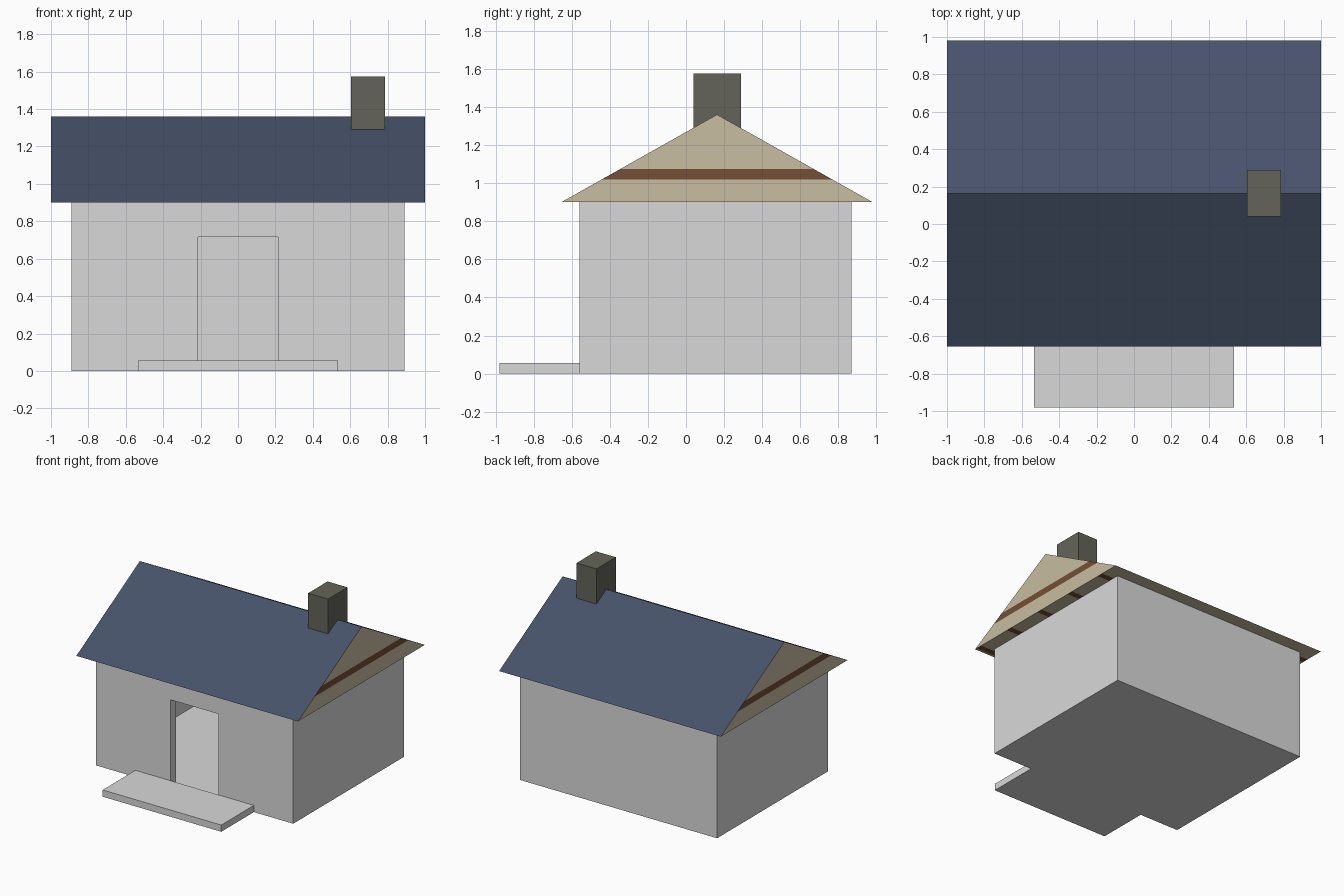
import bpy
import bmesh
from mathutils import Vector

if "Cube" in bpy.data.objects:
    bpy.data.objects.remove(bpy.data.objects["Cube"])


def material(name, rgb):
    """Flat material from an sRGB 0-255 colour."""
    lin = [((c / 255 + 0.055) / 1.055) ** 2.4 for c in rgb]
    m = bpy.data.materials.new(name)
    m.diffuse_color = (*lin, 1)
    m.use_nodes = True
    m.node_tree.nodes["Principled BSDF"].inputs["Base Color"].default_value = m.diffuse_color
    return m


GREY = material("plaster_grey", (217, 217, 217))
BLUE = material("roof_blue", (71, 82, 106))
BEIGE = material("gable_beige", (200, 189, 161))
BROWN = material("timber_brown", (116, 78, 54))
STONE = material("chimney_stone", (100, 100, 91))


def finish(bm, name, mats):
    me = bpy.data.meshes.new(name)
    bm.to_mesh(me)
    bm.free()
    for m in mats:
        me.materials.append(m)
    ob = bpy.data.objects.new(name, me)
    bpy.context.collection.objects.link(ob)
    return ob


def quad(bm, *pts):
    return bm.faces.new([bm.verts.new(p) for p in pts])


def box(name, lo, hi, mat):
    bm = bmesh.new()
    bmesh.ops.create_cube(bm, size=1)
    for v in bm.verts:
        v.co = [lo[i] + (v.co[i] + 0.5) * (hi[i] - lo[i]) for i in range(3)]
    return finish(bm, name, [mat])


# Main measurements
WX, Y0, Y1, H = 0.89, -0.56, 0.87, 0.90        # walls
DX, DZ, JAMB = 0.215, 0.715, 0.065             # doorway
RX, R0, R1, RIDGE_Y, RIDGE_Z = 1.0, -0.655, 0.98, 0.163, 1.36

# Thin-walled house shell with floor and an open doorway
bm = bmesh.new()
quad(bm, (-WX, Y0, 0), (-WX, Y1, 0), (WX, Y1, 0), (WX, Y0, 0))
quad(bm, (WX, Y1, 0), (-WX, Y1, 0), (-WX, Y1, H), (WX, Y1, H))
quad(bm, (WX, Y0, 0), (WX, Y1, 0), (WX, Y1, H), (WX, Y0, H))
quad(bm, (-WX, Y1, 0), (-WX, Y0, 0), (-WX, Y0, H), (-WX, Y1, H))
for a, b, z in ((-WX, -DX, 0), (-DX, DX, DZ), (DX, WX, 0)):
    quad(bm, (a, Y0, z), (b, Y0, z), (b, Y0, H), (a, Y0, H))
# Door reveals
YJ = Y0 + JAMB
quad(bm, (-DX, Y0, 0), (-DX, YJ, 0), (-DX, YJ, DZ), (-DX, Y0, DZ))
quad(bm, (DX, YJ, 0), (DX, Y0, 0), (DX, Y0, DZ), (DX, YJ, DZ))
quad(bm, (-DX, Y0, DZ), (-DX, YJ, DZ), (DX, YJ, DZ), (DX, Y0, DZ))
bmesh.ops.remove_doubles(bm, verts=bm.verts, dist=1e-5)
finish(bm, "walls", [GREY])

# Porch slab
box("porch_slab", (-0.535, -0.98, 0), (0.535, Y0, 0.055), GREY)

# Roof prism: blue slopes, beige gables and underside with timber stripes
bm = bmesh.new()
profile = [(R0, H), (R1, H), (RIDGE_Y, RIDGE_Z)]
start = bm.faces.new([bm.verts.new((-RX, y, z)) for y, z in profile])
ext = bmesh.ops.extrude_face_region(bm, geom=[start], use_keep_orig=True)
bmesh.ops.translate(bm, vec=(2 * RX, 0, 0),
                    verts=[g for g in ext["geom"] if isinstance(g, bmesh.types.BMVert)])
bmesh.ops.recalc_face_normals(bm, faces=bm.faces)


def cut(keep, axis, value):
    """Split only the faces chosen by keep along an axis plane."""
    bm.normal_update()
    faces = [f for f in bm.faces if keep(f)]
    geom = set(faces)
    for f in faces:
        geom.update(f.edges)
        geom.update(f.verts)
    co, no = Vector(), Vector()
    co[axis], no[axis] = value, 1
    bmesh.ops.bisect_plane(bm, geom=list(geom), plane_co=co, plane_no=no)


def is_gable(f):
    return abs(f.normal.x) > 0.9


def is_under(f):
    return f.normal.z < -0.9


BAND = (1.02, 1.073)
BEAMS = [-0.61 + 0.352 * i for i in range(5)]
HALF = 0.026
for z in BAND:
    cut(is_gable, 2, z)
for y in BEAMS:
    cut(is_under, 1, y - HALF)
    cut(is_under, 1, y + HALF)
bm.normal_update()
for f in bm.faces:
    c = f.calc_center_median()
    if is_gable(f):
        f.material_index = 2 if BAND[0] < c.z < BAND[1] else 1
    elif is_under(f):
        f.material_index = 2 if any(abs(c.y - y) < HALF for y in BEAMS) else 1
finish(bm, "roof", [BLUE, BEIGE, BROWN])

# Chimney
box("chimney", (0.605, 0.04, 1.1), (0.785, 0.29, 1.575), STONE)
